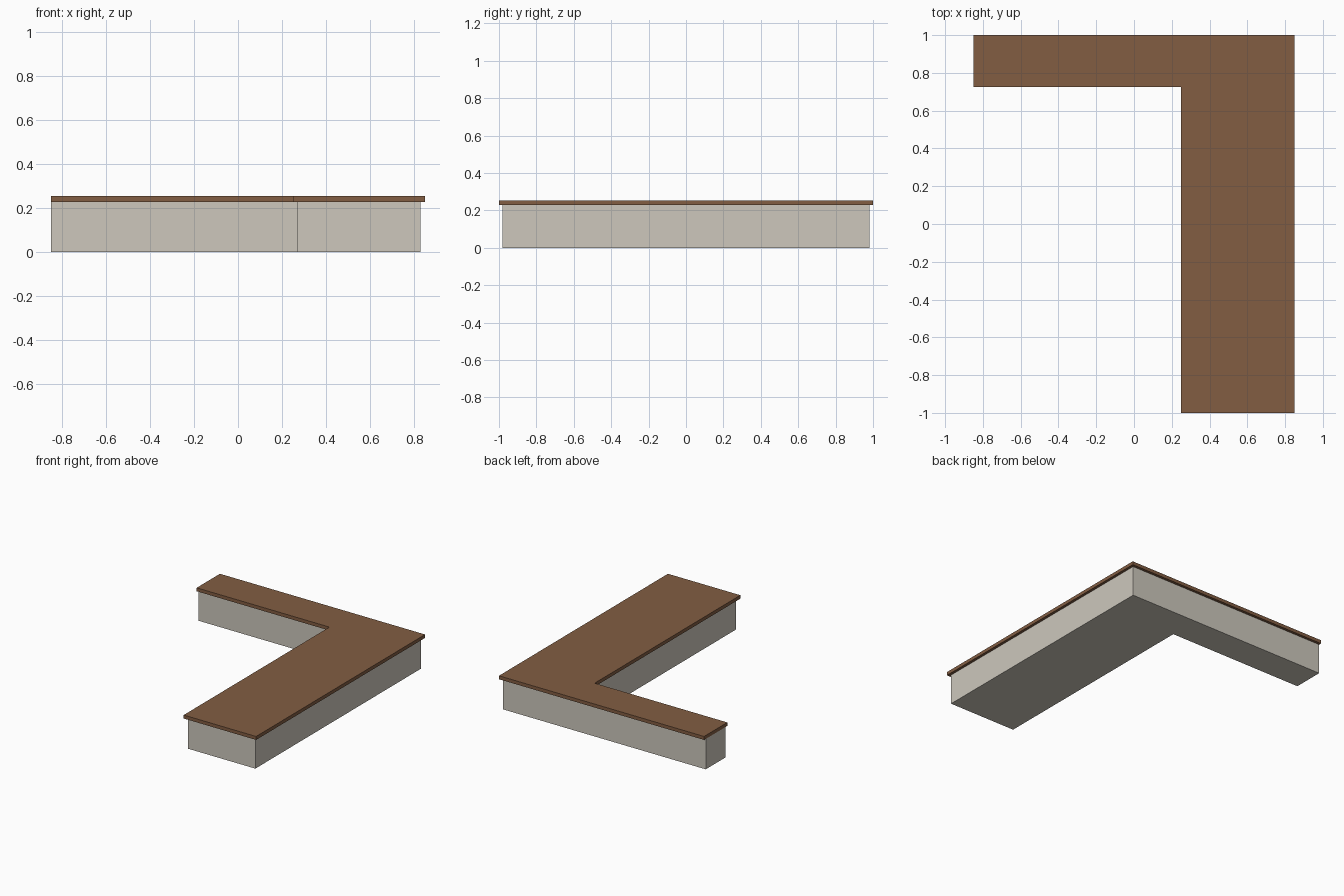
import bpy
import bmesh

cube = bpy.data.objects.get("Cube")
if cube:
    bpy.data.objects.remove(cube, do_unlink=True)


def material(name, rgb):
    mat = bpy.data.materials.new(name)
    mat.use_nodes = True
    color = (*rgb, 1)
    mat.diffuse_color = color
    bsdf = mat.node_tree.nodes["Principled BSDF"]
    bsdf.inputs["Base Color"].default_value = color
    bsdf.inputs["Roughness"].default_value = 0.8
    return mat


def l_prism(name, left, right, front, back, inner_x, inner_y, bottom, top, mat):
    """Extrude an L-shaped footprint between two heights."""
    outline = [(left, back), (left, inner_y), (inner_x, inner_y),
               (inner_x, front), (right, front), (right, back)]
    bm = bmesh.new()
    base = bm.faces.new([bm.verts.new((x, y, bottom)) for x, y in outline])
    result = bmesh.ops.extrude_face_region(bm, geom=[base], use_keep_orig=True)
    raised = [v for v in result["geom"] if isinstance(v, bmesh.types.BMVert)]
    bmesh.ops.translate(bm, verts=raised, vec=(0, 0, top - bottom))
    bmesh.ops.recalc_face_normals(bm, faces=bm.faces)
    mesh = bpy.data.meshes.new(name)
    bm.to_mesh(mesh)
    bm.free()
    mesh.materials.append(mat)
    obj = bpy.data.objects.new(name, mesh)
    bpy.context.collection.objects.link(obj)
    return obj


stone = material("pale stone", (0.61, 0.575, 0.505))
wood = material("brown wood", (0.223, 0.11, 0.055))

# Solid base, inset under the top everywhere except its flush left end
l_prism("counter_base", -0.85, 0.83, -0.98, 0.98, 0.27, 0.745, 0, 0.228, stone)

# Overhanging slab
l_prism("counter_top", -0.85, 0.85, -1, 1, 0.25, 0.725, 0.228, 0.254, wood)
